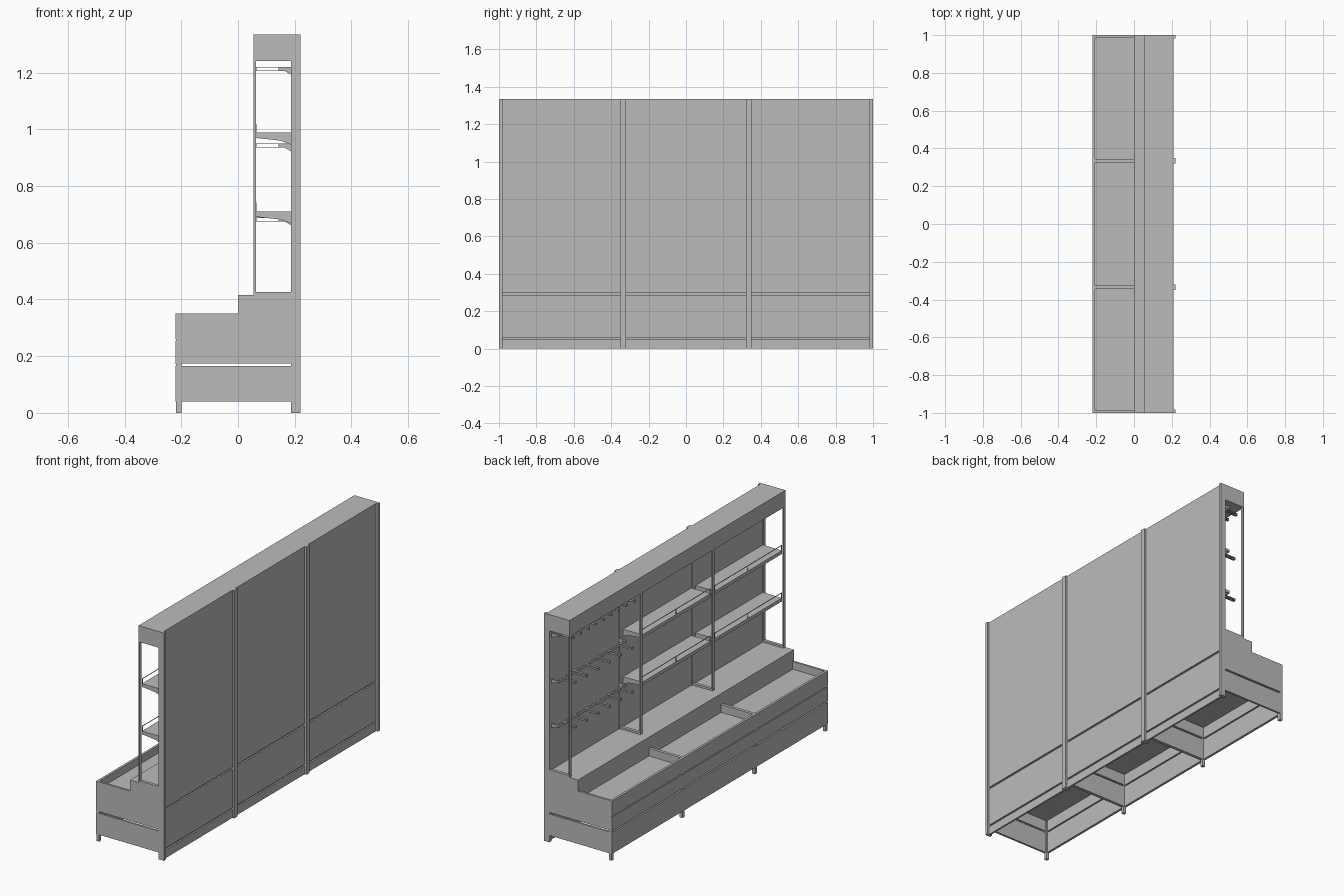
import bpy, bmesh

if "Cube" in bpy.data.objects:
    bpy.data.objects.remove(bpy.data.objects["Cube"])

GREY = (0.5, 0.5, 0.5, 1)
mat = bpy.data.materials.new("shop grey")
mat.use_nodes = True
mat.diffuse_color = GREY
mat.node_tree.nodes["Principled BSDF"].inputs["Base Color"].default_value = GREY


def finish(name, bm):
    bmesh.ops.recalc_face_normals(bm, faces=bm.faces)
    mesh = bpy.data.meshes.new(name)
    bm.to_mesh(mesh)
    bm.free()
    mesh.materials.append(mat)
    obj = bpy.data.objects.new(name, mesh)
    bpy.context.collection.objects.link(obj)
    return obj


def box(name, x, y, z):
    """Box from (low, high) ranges on each axis."""
    bm = bmesh.new()
    bmesh.ops.create_cube(bm, size=1)
    for v in bm.verts:
        v.co = [r[0] if c < 0 else r[1] for c, r in zip(v.co, (x, y, z))]
    return finish(name, bm)


def slab(name, profile, y):
    """Outline in x and z, extruded along y."""
    bm = bmesh.new()
    face = bm.faces.new([bm.verts.new((px, y[0], pz)) for px, pz in profile])
    ext = bmesh.ops.extrude_face_region(bm, geom=[face])
    for v in ext["geom"]:
        if isinstance(v, bmesh.types.BMVert):
            v.co.y = y[1]
    return finish(name, bm)


# Upright lines: two ends and two bay divisions
UPRIGHTS = [(-1, -0.982), (-0.35, -0.32), (0.32, 0.35), (0.982, 1)]
BAYS = [(a[1], b[0]) for a, b in zip(UPRIGHTS, UPRIGHTS[1:])]

for i, (a, b) in enumerate(UPRIGHTS):
    mid = (a + b) / 2
    end = i in (0, 3)
    thin = (a, b) if end else (mid - 0.009, mid + 0.009)
    box("back_post", (0.186, 0.22), (a, b), (0, 1.335))
    box("front_leg", (-0.218, -0.2), thin, (0, 0.345))
    box("back_foot", (0.196, 0.22), (a, b), (0, 0.04))

    # Display frame standing on the deck
    box("front_post", (0.055, 0.063), thin, (0.415, 1.25))
    box("frame_bottom_rail", (0.055, 0.19), thin, (0.415, 0.426))

    # Base side panel, split by a slit
    panel = (a, a + 0.012) if i == 0 else (b - 0.012, b) if i == 3 else thin
    box("lower_side_panel", (-0.215, 0.2), panel, (0.04, 0.165))
    top = 0.415 if end else 0.405
    slab("upper_side_panel", [(-0.215, 0.175), (0.2, 0.175), (0.2, top),
                              (0, top), (0, 0.35), (-0.215, 0.35)], panel)
    box("slit_back_strip", (0.195, 0.205), panel, (0.165, 0.175))

# Header box
box("header", (0.055, 0.2), (-1, 1), (1.24, 1.335))

# Base front, deck, riser and bin floor
for z in [(0.04, 0.165), (0.173, 0.255), (0.26, 0.35)]:
    box("base_front_panel", (-0.22, -0.206), (-1, 1), z)
box("deck", (0, 0.2), (-1, 1), (0.403, 0.415))
box("riser", (0, 0.012), (-0.988, 0.988), (0.24, 0.405))

# Back panels with seams
for bay in BAYS:
    box("back_backing", (0.19, 0.199), bay, (0.04, 1.335))
    for z in [(0, 0.048), (0.058, 0.285), (0.296, 1.335)]:
        box("back_panel", (0.197, 0.208), bay, z)
    box("bin_floor", (-0.206, 0), (bay[0] - 0.008, bay[1] + 0.008), (0.24, 0.305))


def shelf(bay, z):
    a, b = bay[0] + 0.004, bay[1] - 0.004
    box("shelf", (0.064, 0.186), (a, b), (z - 0.004, z + 0.008))
    box("shelf_lip", (0.062, 0.066), (a, b), (z - 0.012, z + 0.008))
    # Tapered brackets
    for y in (a, b - 0.006):
        slab("shelf_bracket", [(0.066, z - 0.004), (0.066, z - 0.011), (0.15, z - 0.02),
                               (0.186, z - 0.034), (0.186, z - 0.004)], (y, y + 0.006))
    # Thin guard rail along the front edge
    box("guard_rail", (0.063, 0.066), (a, b), (z + 0.036, z + 0.039))
    for y in (a, (a + b) / 2, b - 0.003):
        box("guard_rail_post", (0.063, 0.066), (y, y + 0.003), (z, z + 0.038))


def hook_row(bay, z, count):
    a, b = bay
    # Cross bar on two end arms
    box("hook_bar", (0.142, 0.15), (a, b), (z, z + 0.015))
    for y in (a, b - 0.006):
        slab("hook_bar_arm", [(0.142, z), (0.165, z), (0.186, z - 0.012),
                              (0.186, z + 0.015), (0.142, z + 0.015)], (y, y + 0.006))
    # Folded strip hooks, open at the sides
    for i in range(count):
        y = a + (b - a) * (i + 0.5) / count
        w = (y - 0.007, y + 0.007)
        box("hook_top", (0.065, 0.145), w, (z + 0.013, z + 0.015))
        box("hook_bottom", (0.065, 0.145), w, (z, z + 0.002))
        box("hook_front", (0.064, 0.066), w, (z, z + 0.015))


for bay in BAYS[:2]:
    for z in (0.702, 0.98):
        shelf(bay, z)
for z, count in ((0.675, 6), (0.935, 6), (1.205, 9)):
    hook_row(BAYS[2], z, count)
